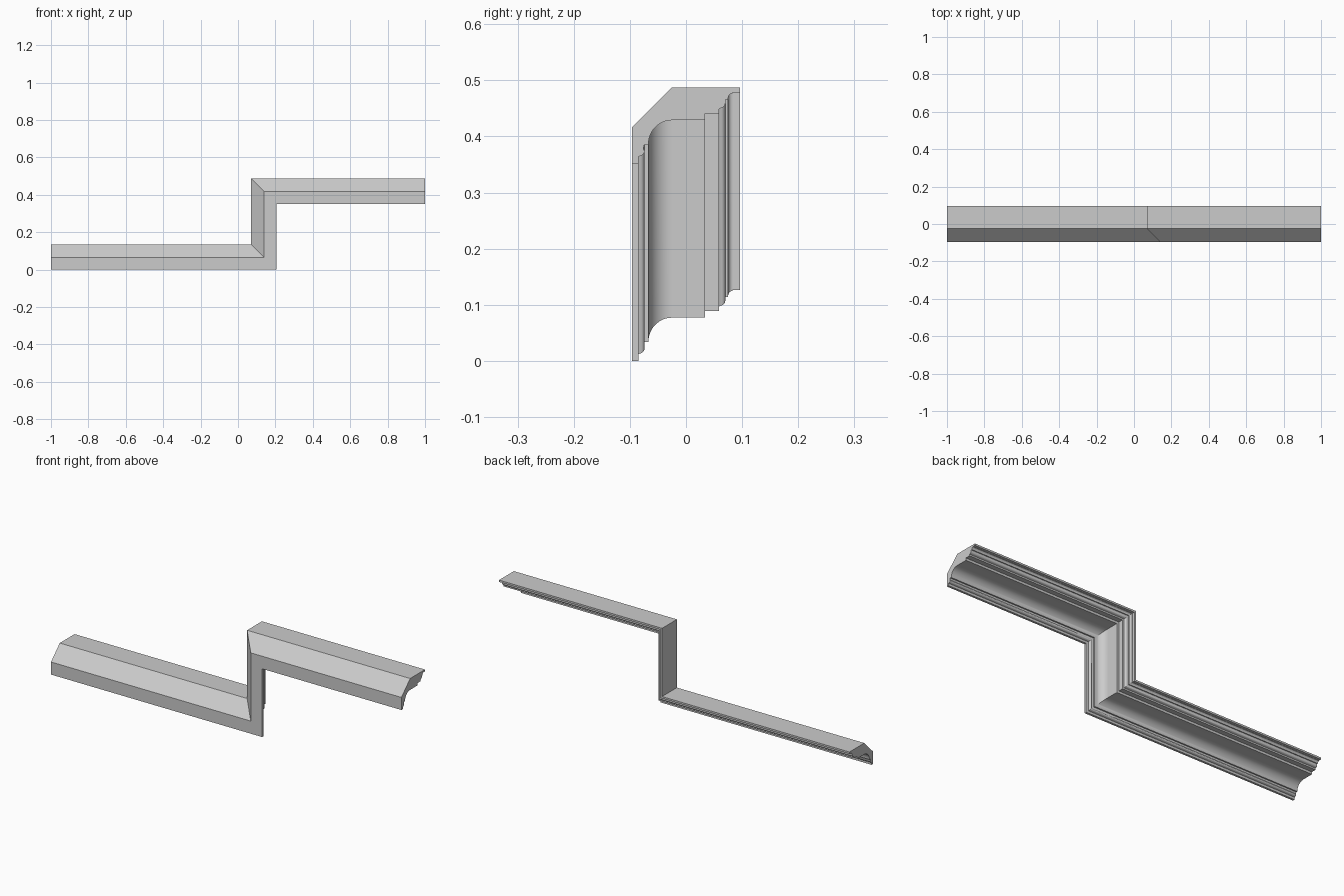
import bpy, bmesh
from math import sin, cos, radians

if "Cube" in bpy.data.objects:
    bpy.data.objects.remove(bpy.data.objects["Cube"])


def arc(cy, cd, ry, rd, a0, a1, n):
    """Points on an elliptical arc in the profile plane (y, depth)."""
    angles = [radians(a0 + (a1 - a0) * i / n) for i in range(n + 1)]
    return [(cy + ry * cos(a), cd + rd * sin(a)) for a in angles]


# Moulding cross-section: y across, d measured up from the lower front lip
profile = [(0.096, 0.1355), (-0.025, 0.1355), (-0.096, 0.065), (-0.096, 0.0), (-0.085, 0.0)]
profile += [(-0.085, 0.012)]
profile += arc(-0.084, 0.022, 0.010, 0.009, -80, 0, 5)          # small bead
profile += [(-0.076, 0.026), (-0.074, 0.034), (-0.067, 0.034)]
profile += arc(-0.025, 0.034, 0.042, 0.043, 180, 90, 14)[1:]    # large cove
profile += [(0.034, 0.077), (0.034, 0.089), (0.059, 0.089), (0.059, 0.097)]
profile += arc(0.059, 0.107, 0.011, 0.009, -80, 0, 5)           # upper bead
profile += [(0.070, 0.114), (0.075, 0.114)]
profile += arc(0.083, 0.115, 0.008, 0.010, 180, 90, 5)          # upper cove
profile += [(0.083, 0.126), (0.096, 0.126)]

# Stepped path with mitred corners: each station maps depth d to (x, z)
stations = [
    lambda d: (-1.0, d),
    lambda d: (0.205 - d, d),
    lambda d: (0.205 - d, 0.352 + d),
    lambda d: (1.0, 0.352 + d),
]

bm = bmesh.new()
rings = []
for place in stations:
    ring = []
    for y, d in profile:
        x, z = place(d)
        ring.append(bm.verts.new((x, y, z)))
    rings.append(ring)

# Skin the runs and cap both ends
n = len(profile)
for a, b in zip(rings, rings[1:]):
    for i in range(n):
        j = (i + 1) % n
        bm.faces.new((a[i], a[j], b[j], b[i]))
bm.faces.new(rings[0])
bm.faces.new(rings[-1][::-1])
bmesh.ops.recalc_face_normals(bm, faces=bm.faces)

mesh = bpy.data.meshes.new("stepped_cornice_moulding")
bm.to_mesh(mesh)
bm.free()
moulding = bpy.data.objects.new("stepped_cornice_moulding", mesh)
bpy.context.collection.objects.link(moulding)

# Smooth the curved parts, keep the arrises sharp
bpy.context.view_layer.objects.active = moulding
moulding.select_set(True)
bpy.ops.object.shade_smooth_by_angle(angle=radians(25))
